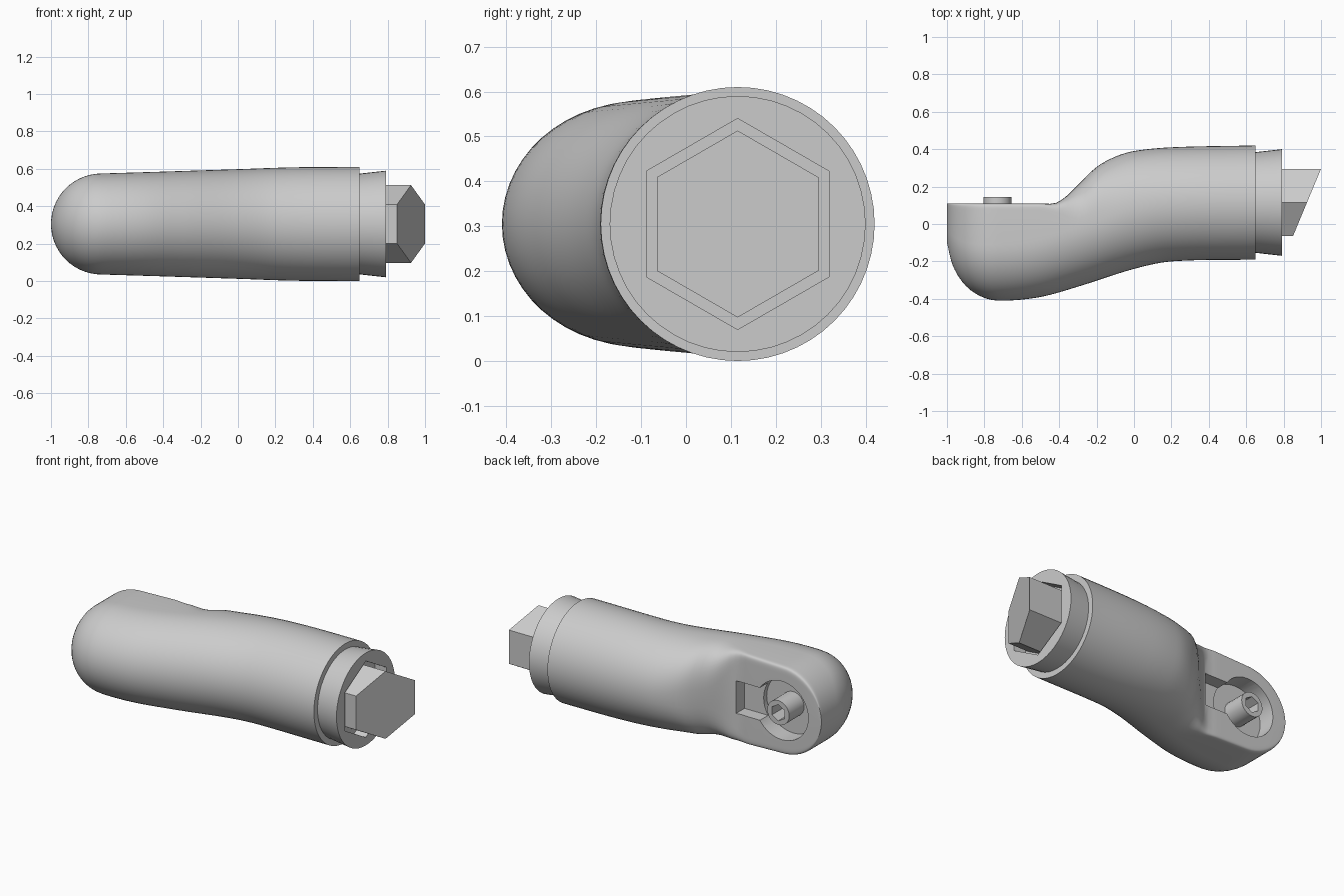
import bpy, bmesh, math
from mathutils import Matrix, Vector

if "Cube" in bpy.data.objects:
    bpy.data.objects.remove(bpy.data.objects["Cube"])

MID_Z, GRIP_Y, HEAD_X, HEAD_R = 0.305, 0.115, -0.73, 0.27
SEGS = 56


def finish(name, bm, smooth=True):
    bmesh.ops.recalc_face_normals(bm, faces=bm.faces)
    mesh = bpy.data.meshes.new(name)
    bm.to_mesh(mesh)
    bm.free()
    ob = bpy.data.objects.new(name, mesh)
    bpy.context.collection.objects.link(ob)
    if smooth:
        bpy.ops.object.select_all(action='DESELECT')
        ob.select_set(True)
        bpy.context.view_layer.objects.active = ob
        bpy.ops.object.shade_smooth_by_angle(angle=math.radians(30))
    return ob


def loft(name, rings):
    bm = bmesh.new()
    loops = [[bm.verts.new(p) for p in ring] for ring in rings]
    for a, b in zip(loops, loops[1:]):
        for i in range(len(a)):
            j = (i + 1) % len(a)
            bm.faces.new((a[i], a[j], b[j], b[i]))
    bm.faces.new(loops[0])
    bm.faces.new(loops[-1])
    return finish(name, bm)


def rod(name, axis, start, end, r1, r2, centre, sides):
    """Cylinder, cone or prism along x or y, with a corner pointing up."""
    bm = bmesh.new()
    bmesh.ops.create_cone(bm, cap_ends=True, segments=sides, radius1=r1, radius2=r2,
                          depth=end - start)
    m = Matrix.Rotation(math.pi / 2, 4, 'Y') if axis == 'X' else Matrix.Rotation(-math.pi / 2, 4, 'X')
    bmesh.ops.transform(bm, matrix=m, verts=bm.verts)
    # put a corner on the vertical axis
    top = max(bm.verts, key=lambda v: v.co.z).co
    side = top.y if axis == 'X' else top.x
    turn = math.atan2(side, top.z) * (1 if axis == 'X' else -1)
    bmesh.ops.transform(bm, matrix=Matrix.Rotation(turn, 4, axis), verts=bm.verts)
    mid = (start + end) / 2
    move = (mid, centre, MID_Z) if axis == 'X' else (centre, mid, MID_Z)
    bmesh.ops.translate(bm, vec=move, verts=bm.verts)
    return finish(name, bm)


def cut(ob, cutter):
    mod = ob.modifiers.new("cut", 'BOOLEAN')
    mod.operation, mod.solver, mod.object = 'DIFFERENCE', 'EXACT', cutter
    cutter.hide_render = True
    cutter.hide_viewport = True
    bpy.ops.object.select_all(action='DESELECT')
    ob.select_set(True)
    bpy.context.view_layer.objects.active = ob
    bpy.ops.object.modifier_apply(modifier=mod.name)
    bpy.data.objects.remove(cutter)


def curve(points, x):
    """Smooth interpolation through (x, value) points."""
    if x <= points[0][0]:
        return points[0][1]

    def slope(i):
        lo, hi = points[max(i - 1, 0)], points[min(i + 1, len(points) - 1)]
        return (hi[1] - lo[1]) / (hi[0] - lo[0])
    for i, ((x0, v0), (x1, v1)) in enumerate(zip(points, points[1:])):
        if x <= x1:
            h = x1 - x0
            t = (x - x0) / h
            return ((2*t**3 - 3*t*t + 1) * v0 + (t**3 - 2*t*t + t) * h * slope(i)
                    + (3*t*t - 2*t**3) * v1 + (t**3 - t*t) * h * slope(i + 1))
    return points[-1][1]


# Body outline: front edge, back edge, widest line, half height, squareness of the back
front = [(-1, -.1), (-.97, -.22), (-.9, -.33), (-.8, -.395), (-.7, -.41), (-.5, -.39),
         (-.3, -.335), (0, -.24), (.2, -.2), (.65, -.19)]
back = [(-1, .11), (-.5, .11), (-.42, .112), (-.36, .15), (-.3, .21), (-.2, .305),
        (-.1, .36), (0, .39), (.2, .41), (.65, .42)]
widest = [(-1, -.04), (-.9, -.1), (-.6, -.1), (-.3, -.02), (0, .08), (.2, .11), (.65, GRIP_Y)]
height = [(HEAD_X, HEAD_R), (-.4, .28), (0, .293), (.3, .303), (.65, MID_Z)]
square = [(-1, 24), (-.5, 24), (-.42, 12), (-.34, 4), (-.2, 2.6), (0, 2.1), (.65, 2)]


def section(x):
    yf, yb, ym, n = (curve(c, x) for c in (front, back, widest, square))
    h = curve(height, x)
    if x < HEAD_X:
        h = math.sqrt(max(HEAD_R**2 - (x - HEAD_X)**2, 1e-5))
    ring = []
    for i in range(SEGS):
        a = 2 * math.pi * i / SEGS
        c, s = math.cos(a), math.sin(a)
        e = 2 / n if s > 1e-6 else 1
        y = ym + (yb - ym if s > 0 else ym - yf) * math.copysign(abs(s)**e, s)
        ring.append((x, y, MID_Z + h * math.copysign(abs(c)**e, c)))
    return ring


stations = [HEAD_X - HEAD_R * math.cos(math.pi / 2 * i / 14) for i in range(14)]
stations += [HEAD_X + (.65 - HEAD_X) * i / 44 for i in range(45)]
body = loft("handle_body", [section(x) for x in stations])

# Round recess in the head, with a channel running to the neck
cut(body, rod("recess_cutter", 'Y', 0.0, .25, .18, .18, HEAD_X, 40))
bm = bmesh.new()
bmesh.ops.create_cube(bm, size=1)
bmesh.ops.scale(bm, vec=(.3, .2, .2), verts=bm.verts)
bmesh.ops.translate(bm, vec=(-.57, .13, MID_Z), verts=bm.verts)
cut(body, finish("channel_cutter", bm, False))

# Hollow stud in the recess
stud = rod("recess_stud", 'Y', -.01, .145, .075, .075, HEAD_X, 24)
cut(stud, rod("stud_cutter", 'Y', .03, .2, .05, .05, HEAD_X, 6))

# Flared collar with a hexagonal socket
collar = rod("flared_collar", 'X', .64, .79, .268, .285, GRIP_Y, 48)
cut(collar, rod("socket_cutter", 'X', .71, .9, .235, .235, GRIP_Y, 6))

# Hexagonal plug with a slanted end
plug = rod("hex_plug", 'X', .68, .9, .208, .208, GRIP_Y, 6)
for v in plug.data.vertices:
    if v.co.x > .8:
        v.co.x = .925 + (v.co.y - GRIP_Y) * .416

for ob in (body, stud, collar, plug):
    ob.select_set(True)
    bpy.context.view_layer.objects.active = ob
    bpy.ops.object.shade_smooth_by_angle(angle=math.radians(30))
